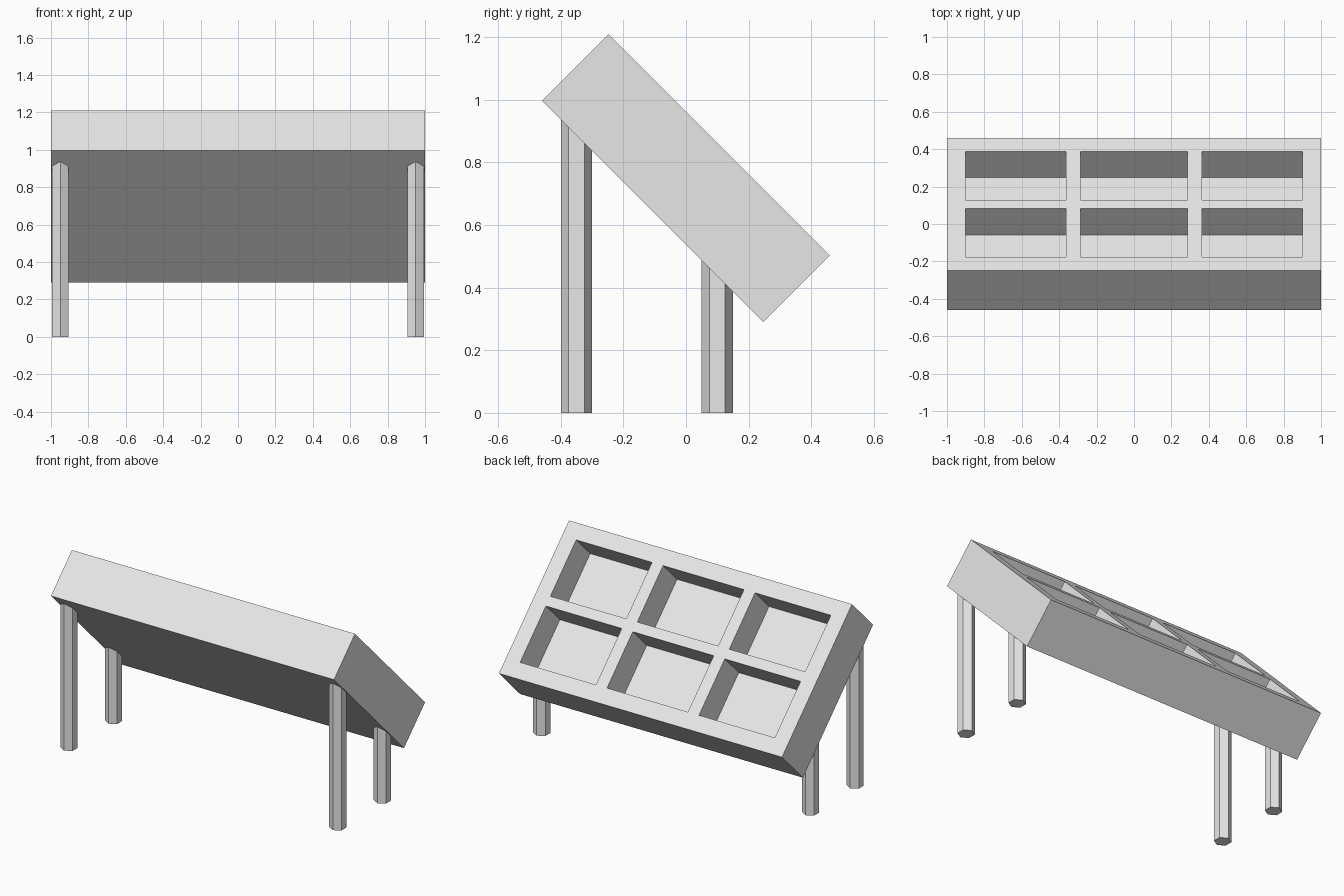
import bpy, bmesh
from math import radians
from mathutils import Matrix, Vector

cube = bpy.data.objects.get("Cube")
if cube:
    bpy.data.objects.remove(cube, do_unlink=True)

grey = bpy.data.materials.new("light_grey")
grey.use_nodes = True
grey.diffuse_color = (0.8, 0.8, 0.8, 1)
grey.node_tree.nodes["Principled BSDF"].inputs["Base Color"].default_value = grey.diffuse_color


def add_object(name, bm):
    mesh = bpy.data.meshes.new(name)
    bm.normal_update()
    bm.to_mesh(mesh)
    bm.free()
    mesh.materials.append(grey)
    obj = bpy.data.objects.new(name, mesh)
    bpy.context.collection.objects.link(obj)
    return obj


# Tray: a solid block with its top split into a grid, then six cells sunk
HALF_THICK, POCKET_DEPTH = 0.15, 0.2
X_CUTS = (-0.9, -0.364, -0.286, 0.286, 0.364, 0.9)
Y_CUTS = (-0.4, -0.032, 0.032, 0.4)

bm = bmesh.new()
bmesh.ops.create_cube(bm, size=1, matrix=Matrix.Diagonal((2, 1, 2 * HALF_THICK, 1)))
for axis, cuts in ((Vector((1, 0, 0)), X_CUTS), (Vector((0, 1, 0)), Y_CUTS)):
    for cut in cuts:
        bmesh.ops.bisect_plane(bm, geom=bm.verts[:] + bm.edges[:] + bm.faces[:],
                               plane_co=axis * cut, plane_no=axis)


def in_cell(value, cuts):
    return any(lo < value < hi for lo, hi in zip(cuts[::2], cuts[1::2]))


pockets = []
for face in bm.faces:
    c = face.calc_center_median()
    if c.z > HALF_THICK - 0.001 and in_cell(c.x, X_CUTS) and in_cell(c.y, Y_CUTS):
        pockets.append(face)
floors = bmesh.ops.extrude_discrete_faces(bm, faces=pockets)["faces"]
for face in floors:
    bmesh.ops.translate(bm, verts=face.verts[:], vec=(0, 0, -POCKET_DEPTH))
bmesh.ops.dissolve_limit(bm, angle_limit=radians(1), verts=bm.verts[:], edges=bm.edges[:])
bmesh.ops.recalc_face_normals(bm, faces=bm.faces[:])
tray = add_object("tilted_tray", bm)
tray.location.z = 0.75
tray.rotation_euler.x = radians(-45)


# Hexagonal legs, ending just inside the tray
def add_leg(name, x, y, height):
    bm = bmesh.new()
    bmesh.ops.create_cone(bm, cap_ends=True, segments=6, radius1=0.05, radius2=0.05,
                          depth=height, matrix=Matrix.Translation((0, 0, height / 2)))
    # Put a corner of the hexagon towards the front
    if max(v.co.y for v in bm.verts) < 0.049:
        bmesh.ops.rotate(bm, verts=bm.verts[:], matrix=Matrix.Rotation(radians(30), 3, "Z"))
    add_object(name, bm).location = (x, y, 0)


for side, x in (("left", 0.95), ("right", -0.95)):
    add_leg(f"front_{side}_leg", x, -0.35, 0.97)
    add_leg(f"back_{side}_leg", x, 0.1, 0.52)
